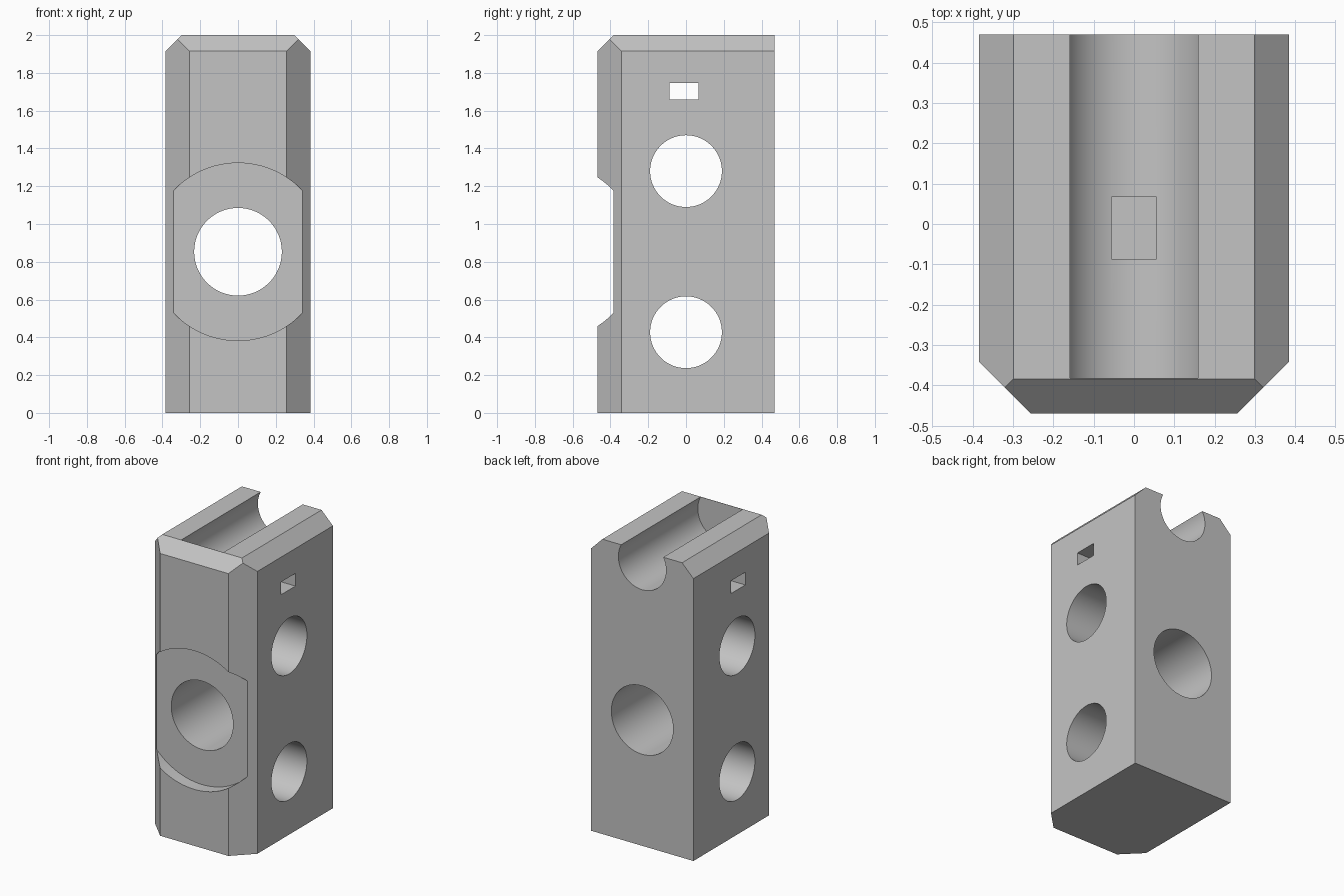
import bpy, bmesh, math
from mathutils import Vector

if "Cube" in bpy.data.objects:
    bpy.data.objects.remove(bpy.data.objects["Cube"], do_unlink=True)

HALF_X, HALF_Y, HEIGHT = 0.384, 0.469, 2.0
TOP_BEVEL, CORNER_BEVEL = 0.085, 0.128
RECESS_Y = -0.384

grey = bpy.data.materials.new("plain grey")
grey.use_nodes = True
colour = (0.55, 0.55, 0.55, 1)
grey.diffuse_color = colour
grey.node_tree.nodes["Principled BSDF"].inputs["Base Color"].default_value = colour


def box(name, low, high):
    bpy.ops.mesh.primitive_cube_add(size=1)
    ob = bpy.context.object
    ob.name = name
    low, high = Vector(low), Vector(high)
    size, centre = high - low, (low + high) / 2
    for v in ob.data.vertices:
        v.co = Vector([a * s + c for a, s, c in zip(v.co, size, centre)])
    return ob


def cylinder(name, radius, length, centre, axis):
    turn = (0, math.pi / 2, 0) if axis == "x" else (math.pi / 2, 0, 0)
    bpy.ops.mesh.primitive_cylinder_add(vertices=96, radius=radius, depth=length,
                                        location=centre, rotation=turn)
    bpy.context.object.name = name
    return bpy.context.object


# Solid block with bevelled front corners and top edges
block = box("drilled_block", (-HALF_X, -HALF_Y, 0), (HALF_X, HALF_Y, HEIGHT))
bm = bmesh.new()
bm.from_mesh(block.data)


def shave(normal, point):
    geom = bm.verts[:] + bm.edges[:] + bm.faces[:]
    cut = bmesh.ops.bisect_plane(bm, geom=geom, plane_co=point, plane_no=normal,
                                 clear_outer=True)["geom_cut"]
    bmesh.ops.edgeloop_fill(bm, edges=[e for e in cut if isinstance(e, bmesh.types.BMEdge)])


for side in (-1, 1):
    shave((side, -1, 0), (side * HALF_X, CORNER_BEVEL - HALF_Y, 0))
    shave((side, 0, 1), (side * HALF_X, 0, HEIGHT - TOP_BEVEL))
shave((0, -1, 1), (0, -HALF_Y, HEIGHT - TOP_BEVEL))
bmesh.ops.recalc_face_normals(bm, faces=bm.faces)
bm.to_mesh(block.data)
bm.free()
block.data.materials.clear()
block.data.materials.append(grey)

# Cutters: front recess, main bore, two cross bores, top groove, small slot
groove_front = RECESS_Y + 0.002
groove_back = HALF_Y + 0.1
cutters = [
    cylinder("recess_cutter", 0.47, 0.4, (0, RECESS_Y - 0.2, 0.853), "y"),
    cylinder("main_bore_cutter", 0.232, 2, (0, 0, 0.853), "y"),
    cylinder("upper_bore_cutter", 0.19, 2, (0, 0, 1.28), "x"),
    cylinder("lower_bore_cutter", 0.19, 2, (0, 0, 0.427), "x"),
    cylinder("groove_cutter", 0.179, groove_back - groove_front,
             (0, (groove_front + groove_back) / 2, 1.916), "y"),
    box("slot_cutter", (-1, -0.087, 1.66), (1, 0.067, 1.746)),
]
bpy.ops.object.select_all(action="DESELECT")
block.select_set(True)
bpy.context.view_layer.objects.active = block
for cutter in cutters:
    cutter.hide_render = True
    mod = block.modifiers.new(cutter.name, "BOOLEAN")
    mod.operation = "DIFFERENCE"
    mod.solver = "EXACT"
    mod.object = cutter
    bpy.ops.object.modifier_apply(modifier=mod.name)
for cutter in cutters:
    bpy.data.objects.remove(cutter, do_unlink=True)

# Smooth bores, crisp edges
bpy.ops.object.shade_smooth_by_angle(angle=math.radians(25))
